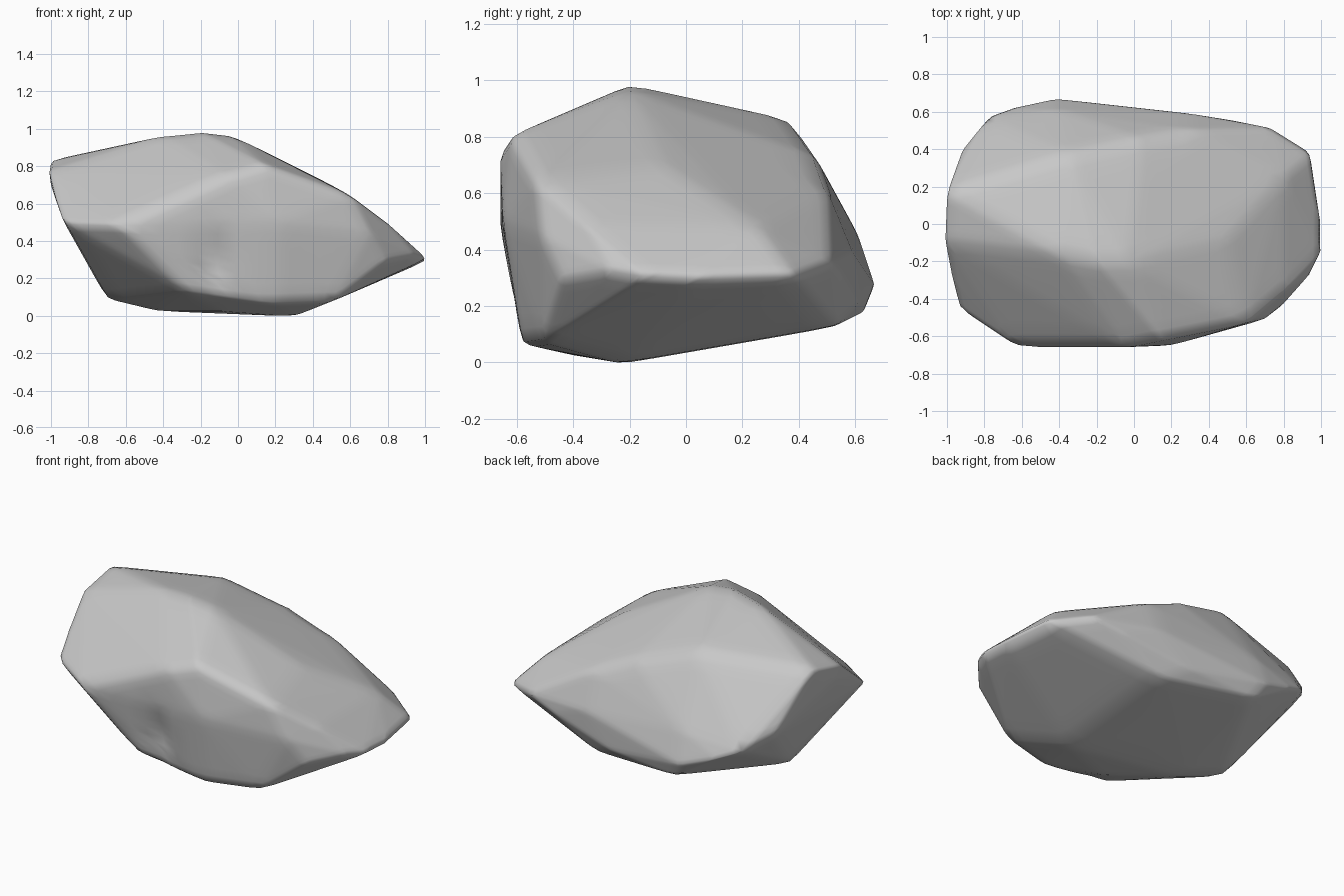
import bpy
import bmesh
from math import exp
from mathutils import Vector

# Remove the default object
default_cube = bpy.data.objects.get("Cube")
if default_cube:
    bpy.data.objects.remove(default_cube, do_unlink=True)


def make_material(name, colour):
    material = bpy.data.materials.new(name)
    material.use_nodes = True
    material.diffuse_color = colour
    shader = material.node_tree.nodes["Principled BSDF"]
    shader.inputs["Base Color"].default_value = colour
    shader.inputs["Roughness"].default_value = 0.9
    return material


# Crown: the summit ridge and its shoulders
crown = [
    (-.2, -.2, .99), (-.4, -.16, .97), (-.03, -.2, .97),
    (-1, .17, .84), (-.35, .37, .865), (.05, .46, .735),
]
# Long slope falling from the crown to the wedge-shaped tip
slope = [
    (.5, -.08, .705), (.6, -.53, .65), (.8, -.36, .5), (.8, .25, .49),
    (.3, .5, .62), (1.01, -.14, .31), (1.01, .05, .3), (.96, .38, .31),
    (.75, .51, .36), (.95, -.26, .33),
]
# Front wall and the blunt end
front_wall = [
    (.15, -.62, .81), (-.05, -.66, .75), (-.63, -.66, .49),
    (-.93, -.46, .5), (-1.01, -.09, .78), (-1, -.05, .7),
    (-.97, -.3, .62), (.2, -.65, .5), (.7, -.51, .45), (.79, -.44, .3),
]
# Underside
base = [
    (.5, -.51, .08), (.3, -.22, 0), (.2, -.58, .07), (-.28, -.59, .14),
    (-.1, -.4, .03), (-.45, -.12, .03), (-.7, -.05, .09),
]
# Back wall
back_wall = [
    (.25, .53, .13), (.55, .55, .31), (.3, .59, .4), (.1, .61, .21),
    (-.36, .63, .18), (-.42, .67, .28), (-.4, .61, .46), (-.65, .62, .36),
    (-.79, .57, .42), (-.91, .42, .5),
]

# Wrap the corner points in a faceted shell
bm = bmesh.new()
for corner in crown + slope + front_wall + base + back_wall:
    bm.verts.new(corner)
bmesh.ops.convex_hull(bm, input=bm.verts)
unused = [v for v in bm.verts if not v.link_faces]
bmesh.ops.delete(bm, geom=unused, context="VERTS")

# Soften the worn edges slightly
bmesh.ops.subdivide_edges(bm, edges=bm.edges[:], cuts=7, use_grid_fill=True)
bmesh.ops.triangulate(bm, faces=bm.faces[:])
for step in range(2):
    bmesh.ops.smooth_vert(bm, verts=bm.verts[:], factor=0.3,
                          use_axis_x=True, use_axis_y=True, use_axis_z=True)

# Narrow upright hollow in the front wall
hollow = Vector((-.14, -.62, .3))
for v in bm.verts:
    offset = v.co - hollow
    if v.co.y < -.4:
        v.co.y += .04 * exp(-(offset.x / .07) ** 2 - (offset.z / .16) ** 2)
bmesh.ops.recalc_face_normals(bm, faces=bm.faces[:])

# Rest the stone on the ground
ground = min(v.co.z for v in bm.verts)
bmesh.ops.translate(bm, verts=bm.verts[:], vec=(0, 0, -ground))

mesh = bpy.data.meshes.new("boulder")
bm.to_mesh(mesh)
bm.free()
mesh.materials.append(make_material("stone grey", (.58, .58, .58, 1)))
boulder = bpy.data.objects.new("boulder", mesh)
bpy.context.collection.objects.link(boulder)
for polygon in mesh.polygons:
    polygon.use_smooth = True
